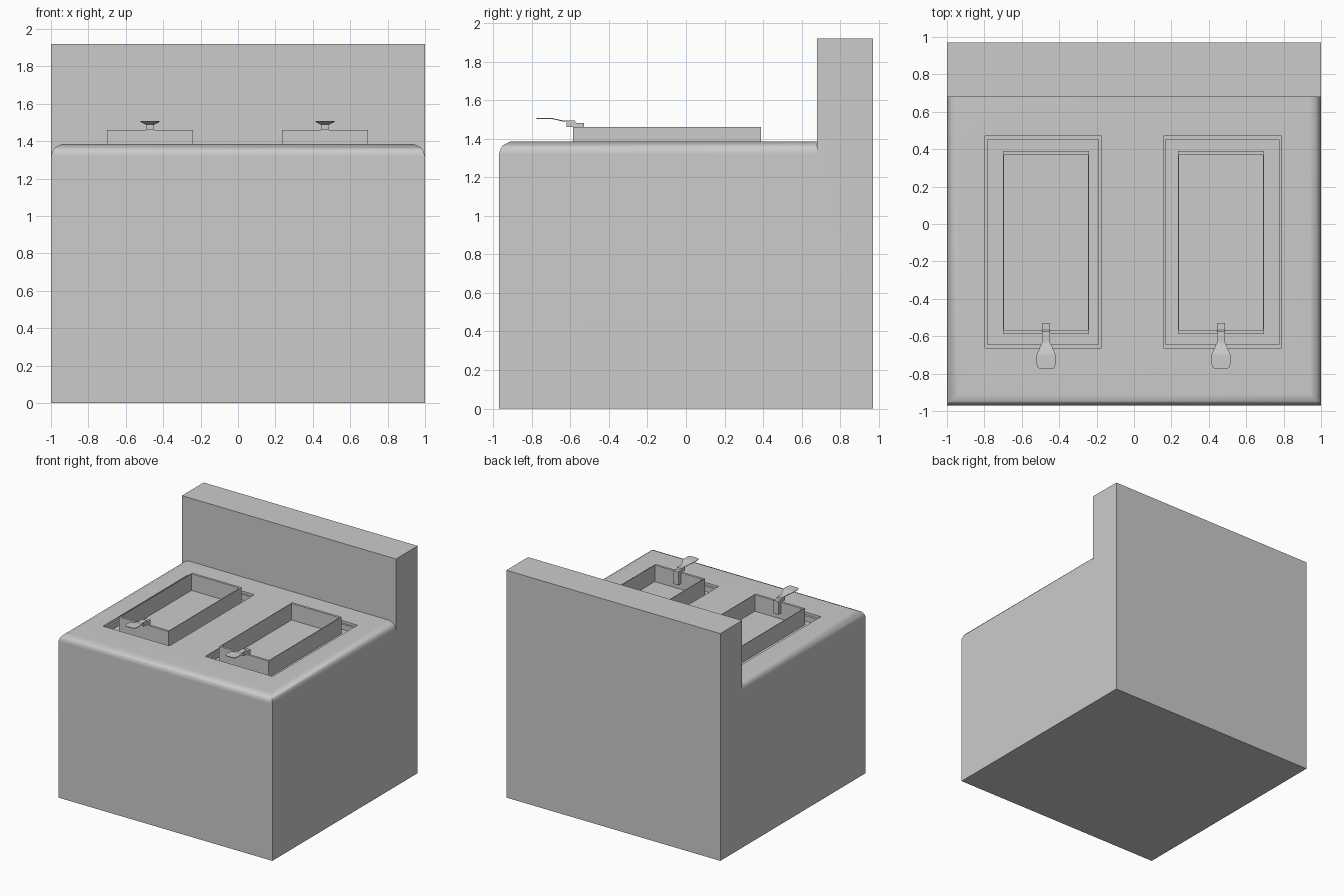
import bpy, bmesh

if "Cube" in bpy.data.objects:
    bpy.data.objects.remove(bpy.data.objects["Cube"])


def finish(name, bm):
    bmesh.ops.remove_doubles(bm, verts=bm.verts, dist=1e-5)
    bmesh.ops.recalc_face_normals(bm, faces=bm.faces)
    me = bpy.data.meshes.new(name)
    bm.to_mesh(me)
    bm.free()
    ob = bpy.data.objects.new(name, me)
    bpy.context.collection.objects.link(ob)
    return ob


def face(bm, pts):
    return bm.faces.new([bm.verts.new(p) for p in pts])


def box(name, x0, x1, y0, y1, z0, z1):
    bm = bmesh.new()
    f = face(bm, [(x0, y0, z0), (x1, y0, z0), (x1, y1, z0), (x0, y1, z0)])
    ext = bmesh.ops.extrude_face_region(bm, geom=[f], use_keep_orig=True)
    vs = [g for g in ext["geom"] if isinstance(g, bmesh.types.BMVert)]
    bmesh.ops.translate(bm, verts=vs, vec=(0, 0, z1 - z0))
    return finish(name, bm)


def select_only(ob):
    bpy.ops.object.select_all(action='DESELECT')
    ob.select_set(True)
    bpy.context.view_layer.objects.active = ob


def cut(ob, cutter):
    cutter.hide_render = True
    m = ob.modifiers.new("cut", 'BOOLEAN')
    m.operation, m.solver, m.object = 'DIFFERENCE', 'EXACT', cutter
    select_only(ob)
    bpy.ops.object.modifier_apply(modifier=m.name)
    bpy.data.objects.remove(cutter)


FRONT, SPLASH, BACK, TOP = -0.97, 0.68, 0.97, 1.92
FLOOR, DECK = 1.32, 1.385

# Cabinet with rounded deck edge on three sides and a tall backsplash
bm = bmesh.new()
profile = [(0, 0), (0, FLOOR), (0.01, 1.35), (0.022, 1.367), (0.06, DECK)]
rings = [[(-1 + i, SPLASH, z), (-1 + i, FRONT + i, z), (1 - i, FRONT + i, z), (1 - i, SPLASH, z)]
         for i, z in profile]
for a, b in zip(rings, rings[1:]):
    for k in range(3):
        face(bm, [a[k], a[k + 1], b[k + 1], b[k]])
face(bm, rings[-1])
for s in (-1, 1):
    face(bm, [(s, SPLASH, 0), (s, BACK, 0), (s, BACK, TOP), (s, SPLASH, TOP), (s, SPLASH, FLOOR)])
face(bm, [(-1, BACK, 0), (1, BACK, 0), (1, BACK, TOP), (-1, BACK, TOP)])
face(bm, [(-1, SPLASH, TOP), (1, SPLASH, TOP), (1, BACK, TOP), (-1, BACK, TOP)])
face(bm, [(-1, SPLASH, TOP)] + [r[0] for r in rings[1:]] + [r[3] for r in rings[:0:-1]] + [(1, SPLASH, TOP)])
face(bm, [rings[0][k] for k in range(4)] + [(1, BACK, 0), (-1, BACK, 0)])
cabinet = finish("cabinet", bm)

# Two stepped wells sunk into the deck
for x0, x1 in ((-0.797, -0.175), (0.158, 0.788)):
    cut(cabinet, box("well_rim_cutter", x0, x1, -0.663, 0.47, 1.365, 1.6))
    cut(cabinet, box("well_cutter", x0 + 0.014, x1 - 0.014, -0.643, 0.453, FLOOR, 1.6))
select_only(cabinet)
bpy.ops.object.shade_smooth_by_angle(angle=0.7)
wn = cabinet.modifiers.new("weighted_normals", 'WEIGHTED_NORMAL')
wn.keep_sharp = True


def make_basket(side, cx):
    # Open basket: four walls standing on the well floor
    w, y0, y1, top = 0.23, -0.587, 0.39, 1.46
    basket = box(side + "_basket", cx - w, cx + w, y0, y1, FLOOR, top)
    cut(basket, box("basket_cutter", cx - w + 0.006, cx + w - 0.006, y0 + 0.02, y1 - 0.02, FLOOR - 0.1, top + 0.1))

    # Hook bracket hanging over the front wall
    hook = [(-0.62, 1.46), (-0.567, 1.46), (-0.567, 1.37), (-0.53, 1.37),
            (-0.53, 1.482), (-0.567, 1.482), (-0.575, 1.49), (-0.62, 1.49)]
    bm = bmesh.new()
    f = face(bm, [(cx - 0.022, y, z) for y, z in hook])
    ext = bmesh.ops.extrude_face_region(bm, geom=[f], use_keep_orig=True)
    vs = [g for g in ext["geom"] if isinstance(g, bmesh.types.BMVert)]
    bmesh.ops.translate(bm, verts=vs, vec=(0.044, 0, 0))
    finish(side + "_hook", bm)

    # Flared grip blade
    rows = [(-0.575, 0.022, 1.491), (-0.635, 0.022, 1.491), (-0.697, 0.05, 1.505),
            (-0.75, 0.05, 1.505), (-0.768, 0.044, 1.505), (-0.776, 0.03, 1.505)]
    bm = bmesh.new()
    for (ya, ha, za), (yb, hb, zb) in zip(rows, rows[1:]):
        face(bm, [(cx - ha, ya, za), (cx - hb, yb, zb), (cx + hb, yb, zb), (cx + ha, ya, za)])
    grip = finish(side + "_grip", bm)
    m = grip.modifiers.new("thickness", 'SOLIDIFY')
    m.thickness, m.offset = 0.005, 0


make_basket("left", -0.47)
make_basket("right", 0.465)
